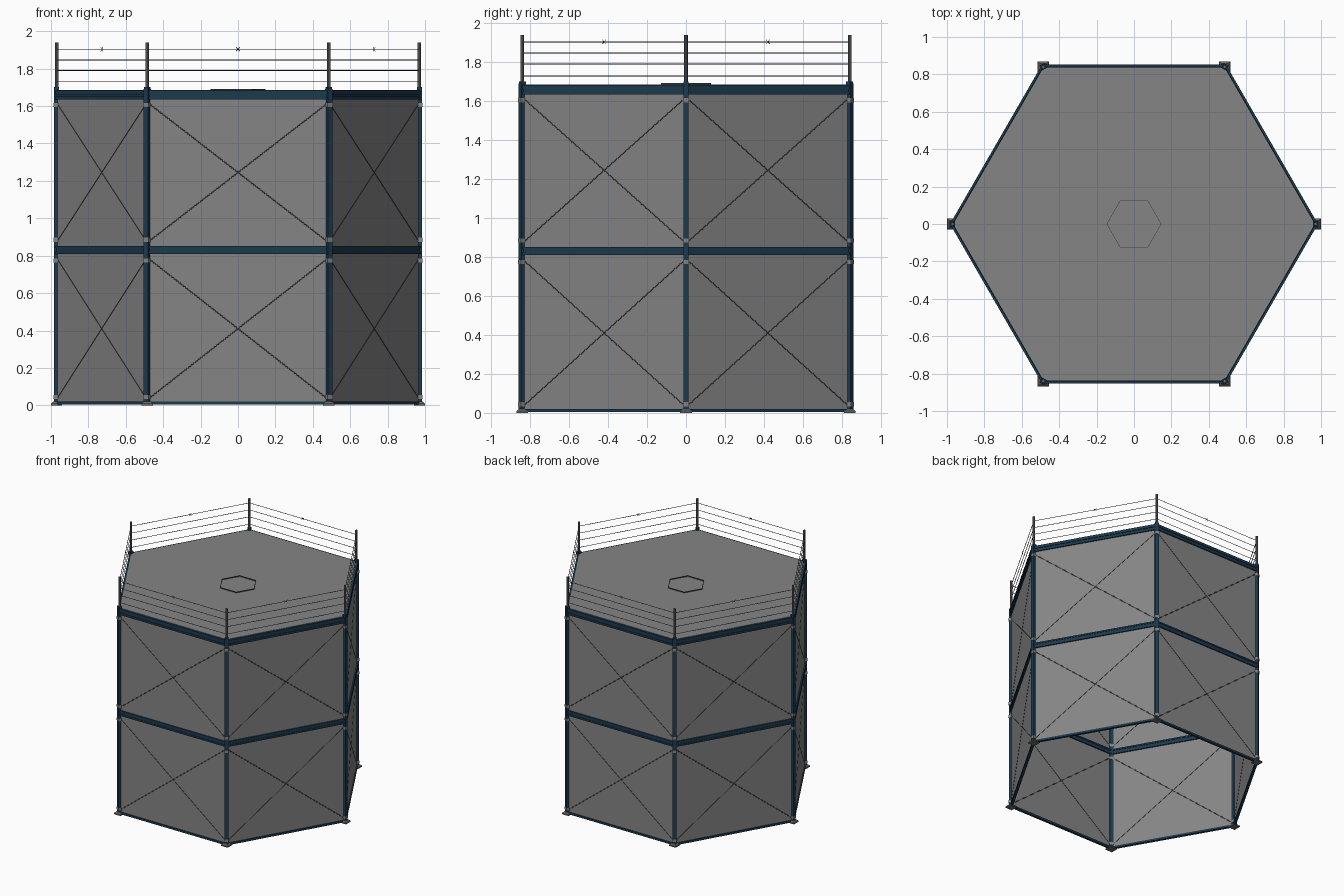
import bpy, bmesh, math
from mathutils import Vector, Matrix

if "Cube" in bpy.data.objects:
    bpy.data.objects.remove(bpy.data.objects["Cube"])

R = 0.97                       # corner radius of the hexagon
CORNERS = [Vector((R * math.cos(math.radians(60 * i)), R * math.sin(math.radians(60 * i)), 0)) for i in range(6)]


def material(name, rgb):
    m = bpy.data.materials.new(name)
    m.diffuse_color = (*rgb, 1)
    m.use_nodes = True
    m.node_tree.nodes["Principled BSDF"].inputs["Base Color"].default_value = m.diffuse_color
    return m


PANEL = material("grey panel", (0.235, 0.235, 0.235))
NAVY = material("navy steel", (0.012, 0.043, 0.078))
STEEL = material("plain steel", (0.15, 0.15, 0.15))
ROD = material("dark rod", (0.06, 0.06, 0.06))
BRACKET = material("light bracket", (0.23, 0.23, 0.23))


def finish(bm, name, mat):
    bmesh.ops.recalc_face_normals(bm, faces=bm.faces)
    me = bpy.data.meshes.new(name)
    bm.to_mesh(me)
    bm.free()
    me.materials.append(mat)
    ob = bpy.data.objects.new(name, me)
    bpy.context.collection.objects.link(ob)
    return ob


def box(bm, centre, size, angle=0):
    m = Matrix.Translation(centre) @ Matrix.Rotation(angle, 4, 'Z') @ Matrix.Diagonal((*size, 1))
    bmesh.ops.create_cube(bm, size=1, matrix=m)


def rod(bm, a, b, r, sides=6):
    d = b - a
    m = Matrix.Translation((a + b) / 2) @ d.to_track_quat('Z', 'Y').to_matrix().to_4x4()
    bmesh.ops.create_cone(bm, cap_ends=True, segments=sides, radius1=r, radius2=r, depth=d.length, matrix=m)


def sides():
    for i in range(6):
        yield CORNERS[i], CORNERS[(i + 1) % 6]


def along(bm, a, b, z0, z1, width, trim=0.0):
    # straight bar from corner to corner
    d = b - a
    mid = (a + b) / 2
    box(bm, (mid.x, mid.y, (z0 + z1) / 2), (d.length - trim, width, z1 - z0), math.atan2(d.y, d.x))


def up(v, z):
    return Vector((v.x, v.y, z))


# wall panels
bm = bmesh.new()
for a, b in sides():
    along(bm, a, b, 0.01, 1.66, 0.004)
finish(bm, "wall_panels", PANEL)

# ring beams: flanges with a recessed web
for name, bands in {
    "bottom_beam": [(0.004, 0.02, 0.02)],
    "middle_beam": [(0.81, 0.823, 0.024), (0.823, 0.84, 0.016), (0.84, 0.852, 0.024)],
    "top_beam": [(1.635, 1.65, 0.024), (1.65, 1.66, 0.014), (1.66, 1.682, 0.024)],
}.items():
    bm = bmesh.new()
    for a, b in sides():
        for z0, z1, w in bands:
            along(bm, a, b, z0, z1, w)
    finish(bm, name, NAVY)

# flat roof
bm = bmesh.new()
bmesh.ops.create_cone(bm, cap_ends=True, segments=6, radius1=R - 0.004, radius2=R - 0.004, depth=0.012,
                      matrix=Matrix.Translation((0, 0, 1.679)))
roof = finish(bm, "roof", PANEL)
# make sure roof corners lie on the x axis like the walls
if abs(max(v.co.x for v in roof.data.vertices) - (R - 0.004)) > 0.01:
    roof.rotation_euler.z = math.radians(30)

# roof hatch rim: thin upright ring
bm = bmesh.new()
for i in range(6):
    along(bm, CORNERS[i] * 0.15, CORNERS[(i + 1) % 6] * 0.15, 1.68, 1.692, 0.003)
finish(bm, "hatch_rim", ROD)

# corner parts
posts, caps, plates, brackets, rails = [bmesh.new() for _ in range(5)]
for i, c in enumerate(CORNERS):
    ang = math.radians(60 * i)
    box(posts, up(c, 0.85), (0.028, 0.028, 1.68), ang)
    box(caps, up(c, 1.69), (0.026, 0.026, 0.022), ang)
    box(plates, up(c, 0.005), (0.06, 0.06, 0.01))
    bmesh.ops.create_cone(plates, cap_ends=True, segments=4, radius1=0.04, radius2=0.026, depth=0.01,
                          matrix=Matrix.Translation(up(c, 0.015)) @ Matrix.Rotation(math.pi / 4, 4, 'Z'))
    for z in (0.045, 0.775, 0.885, 1.605):
        box(brackets, up(c, z), (0.033, 0.033, 0.022), ang)
    rod(rails, up(c, 1.69), up(c, 1.94), 0.009, 8)
finish(posts, "corner_posts", NAVY)
finish(caps, "post_caps", NAVY)
finish(plates, "base_plates", STEEL)
finish(brackets, "brace_brackets", BRACKET)
finish(rails, "rail_posts", STEEL)

# crossed tension rods on both storeys
bm = bmesh.new()
for a, b in sides():
    p, q = a.lerp(b, 0.02), b.lerp(a, 0.02)
    for z0, z1 in ((0.045, 0.775), (0.885, 1.605)):
        rod(bm, up(p, z0), up(q, z1), 0.004)
        rod(bm, up(p, z1), up(q, z0), 0.004)
finish(bm, "cross_braces", ROD)

# guard wires and the little barbs on the top one
wires, barbs = bmesh.new(), bmesh.new()
for a, b in sides():
    for z in (1.73, 1.79, 1.847, 1.904):
        rod(wires, up(a, z), up(b, z), 0.0022, 4)
    m, d = up((a + b) / 2, 1.904), (b - a).normalized()
    for s in (1, -1):
        v = (d * s + Vector((0, 0, 1))) * 0.011
        rod(barbs, m - v, m + v, 0.0015, 4)
finish(wires, "guard_wires", ROD)
finish(barbs, "wire_barbs", ROD)
